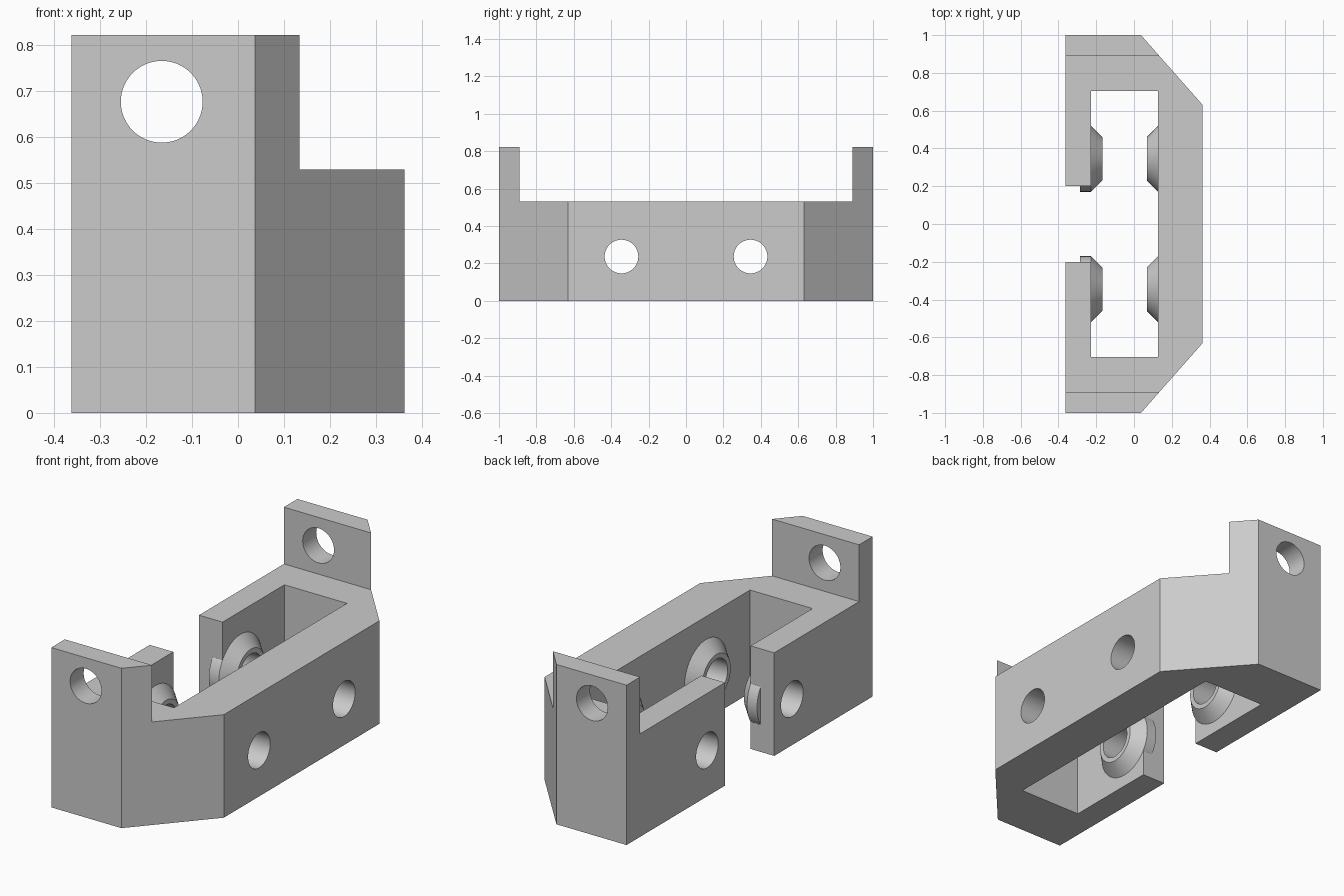
import bpy, bmesh
from math import pi, radians
from mathutils import Matrix, Vector

if "Cube" in bpy.data.objects:
    bpy.data.objects.remove(bpy.data.objects["Cube"])

grey = bpy.data.materials.new("plain grey")
grey.use_nodes = True
grey.diffuse_color = (0.6, 0.6, 0.6, 1)
grey.node_tree.nodes["Principled BSDF"].inputs["Base Color"].default_value = (0.6, 0.6, 0.6, 1)

BASE_TOP, EAR_TOP = 0.53, 0.822
HOLE_Y, HOLE_Z, HOLE_R = 0.345, 0.237, 0.09


def make_object(name, bm):
    bmesh.ops.recalc_face_normals(bm, faces=bm.faces)
    mesh = bpy.data.meshes.new(name)
    bm.to_mesh(mesh)
    bm.free()
    mesh.materials.append(grey)
    obj = bpy.data.objects.new(name, mesh)
    bpy.context.collection.objects.link(obj)
    return obj


def prism(name, outline, height):
    bm = bmesh.new()
    face = bm.faces.new([bm.verts.new((x, y, 0)) for x, y in outline])
    top = bmesh.ops.extrude_face_region(bm, geom=[face])["geom"]
    bmesh.ops.translate(bm, vec=(0, 0, height),
                        verts=[v for v in top if isinstance(v, bmesh.types.BMVert)])
    return make_object(name, bm)


def box(name, size, centre):
    bm = bmesh.new()
    bmesh.ops.create_cube(bm, size=1, matrix=Matrix.Translation(centre) @ Matrix.Diagonal((*size, 1)))
    return make_object(name, bm)


def rod(name, r1, r2, length, centre, axis):
    """Cylinder or cone along an axis, r1 at its start and r2 at its end."""
    bm = bmesh.new()
    turn = Vector(axis).to_track_quat('Z', 'Y').to_matrix().to_4x4()
    bmesh.ops.create_cone(bm, cap_ends=True, segments=64, radius1=r1, radius2=r2,
                          depth=length, matrix=Matrix.Translation(centre) @ turn)
    return make_object(name, bm)


def combine(target, tool, operation):
    """Apply a boolean and discard the tool."""
    tool.hide_render = True
    mod = target.modifiers.new(operation, 'BOOLEAN')
    mod.operation, mod.solver, mod.object = operation, 'EXACT', tool
    bpy.context.view_layer.objects.active = target
    bpy.ops.object.modifier_apply(modifier=mod.name)
    bpy.data.objects.remove(tool)


# C-shaped bracket with chamfered corners
half = [(-0.362, 0.2), (-0.362, 1), (0.037, 1), (0.362, 0.632)]
inner = [(0.128, 0.703), (-0.228, 0.703), (-0.228, 0.2)]
mirror = lambda pts: [(x, -y) for x, y in reversed(pts)]
bracket = prism("bracket", half + mirror(half) + mirror(inner) + inner, EAR_TOP)

# Lower the middle, leaving an upright ear at each end
combine(bracket, box("ear_gap", (2, 1.78, 1), (0, 0, BASE_TOP + 0.5)), 'DIFFERENCE')

# Conical bosses with a cylindrical root set into the walls
for y in (HOLE_Y, -HOLE_Y):
    for wall, side in ((-0.228, 1), (0.128, -1)):
        bm = bmesh.new()
        rings = []
        for depth, radius in ((-0.057, 0.175), (0, 0.175), (0.06, 0.115)):
            ring = bmesh.ops.create_circle(
                bm, segments=64, radius=radius,
                matrix=Matrix.Translation((wall + side * depth, y, HOLE_Z)) @ Matrix.Rotation(pi / 2, 4, 'Y'))
            rings.append(ring["verts"])
        for a, b in zip(rings, rings[1:]):
            for i in range(len(a)):
                bm.faces.new((a[i - 1], a[i], b[i], b[i - 1]))
        bm.faces.new(rings[0])
        bm.faces.new(rings[-1])
        combine(bracket, make_object("boss", bm), 'UNION')

# Bolt holes through the long walls and the ears
for y in (HOLE_Y, -HOLE_Y):
    combine(bracket, rod("wall_hole", HOLE_R, HOLE_R, 2, (0, y, HOLE_Z), (1, 0, 0)), 'DIFFERENCE')
combine(bracket, rod("ear_hole", 0.089, 0.089, 3, (-0.166, 0, 0.677), (0, 1, 0)), 'DIFFERENCE')

bpy.ops.object.select_all(action='DESELECT')
bracket.select_set(True)
bpy.context.view_layer.objects.active = bracket
bpy.ops.object.shade_smooth_by_angle(angle=radians(25))
